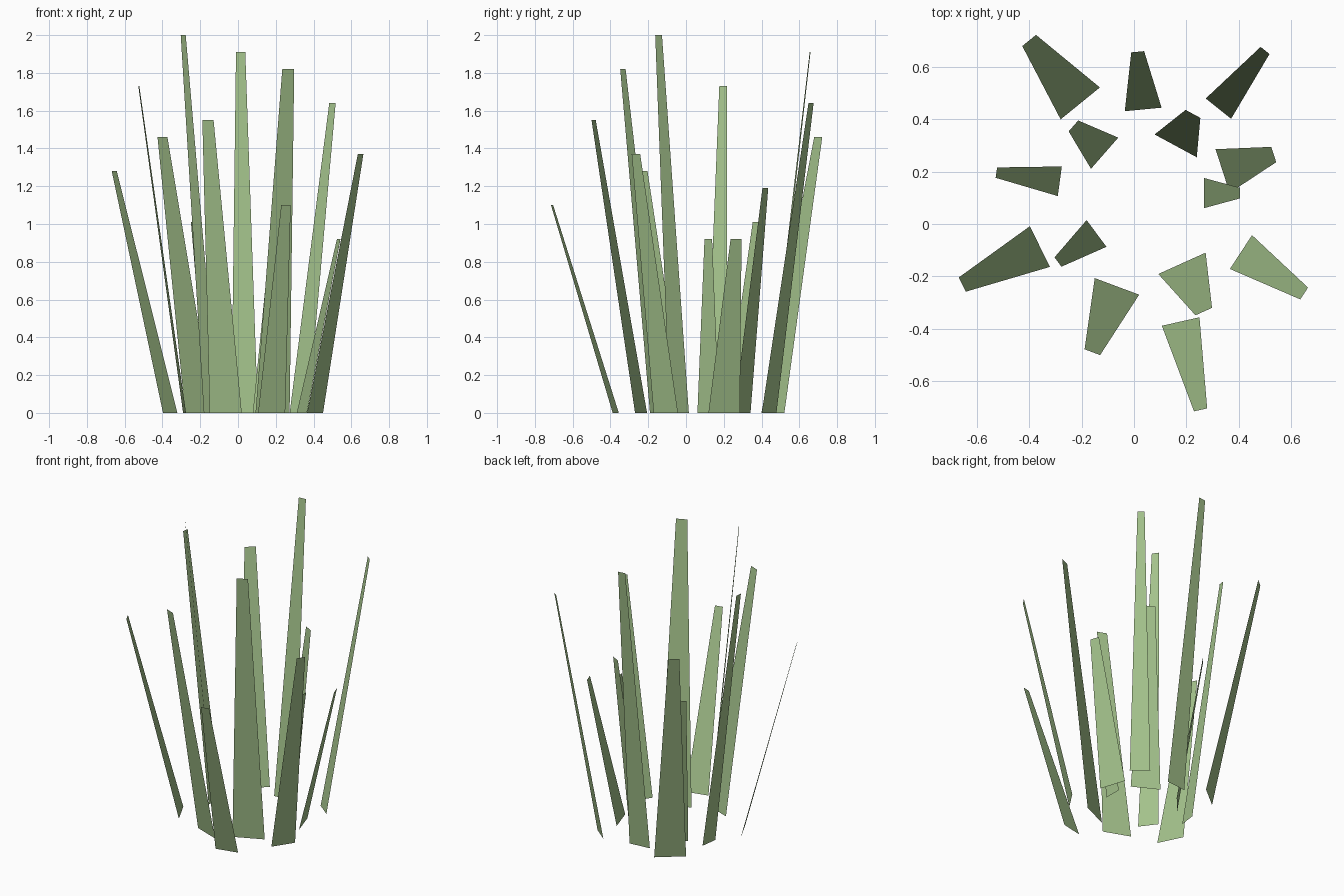
import bpy
from mathutils import Vector

# Grass tuft: flat tapered blades leaning outward, in order around the clump
# base centre x, y | lean of the tip x, y | base width
BLADES = [
    (0.267, 0.118, 0.138, 0.000, 0.115),
    (0.408, -0.107, 0.241, -0.158, 0.154),
    (0.183, -0.150, 0.083, -0.184, 0.198),
    (0.178, -0.372, 0.076, -0.337, 0.147),
    (-0.065, -0.238, -0.094, -0.251, 0.181),
    (-0.143, -0.036, -0.147, -0.109, 0.127),
    (-0.359, -0.086, -0.296, -0.145, 0.173),
    (-0.283, 0.163, -0.242, 0.033, 0.114),
    (-0.112, 0.270, -0.119, 0.104, 0.158),
    (-0.205, 0.460, -0.195, 0.240, 0.193),
    (0.035, 0.437, -0.021, 0.220, 0.141),
    (0.159, 0.298, 0.066, 0.122, 0.183),
    (0.322, 0.440, 0.178, 0.222, 0.124),
    (0.338, 0.202, 0.195, 0.063, 0.175),
]
TAPER = 0.35

green = bpy.data.materials.new("grass_green")
green.diffuse_color = (0.37, 0.54, 0.26, 1)


def blade(name, x, y, lx, ly, width, height):
    base = Vector((x, y, 0))
    tip = base + Vector((lx, ly, height))
    # blade edge runs across the lean direction
    side = Vector((-ly, lx, 0)).normalized() * width / 2
    verts = [base - side, base + side, tip + side * TAPER, tip - side * TAPER]
    mesh = bpy.data.meshes.new(name)
    mesh.from_pydata(verts, [], [(0, 1, 2, 3)])
    mesh.materials.append(green)
    obj = bpy.data.objects.new(name, mesh)
    bpy.context.collection.objects.link(obj)


# Heights cycle through thirteen even steps from 0.92 to 2.0
for i, row in enumerate(BLADES):
    blade(f"grass_blade_{i + 1}", *row, 0.92 + 0.09 * (5 * i % 13))
